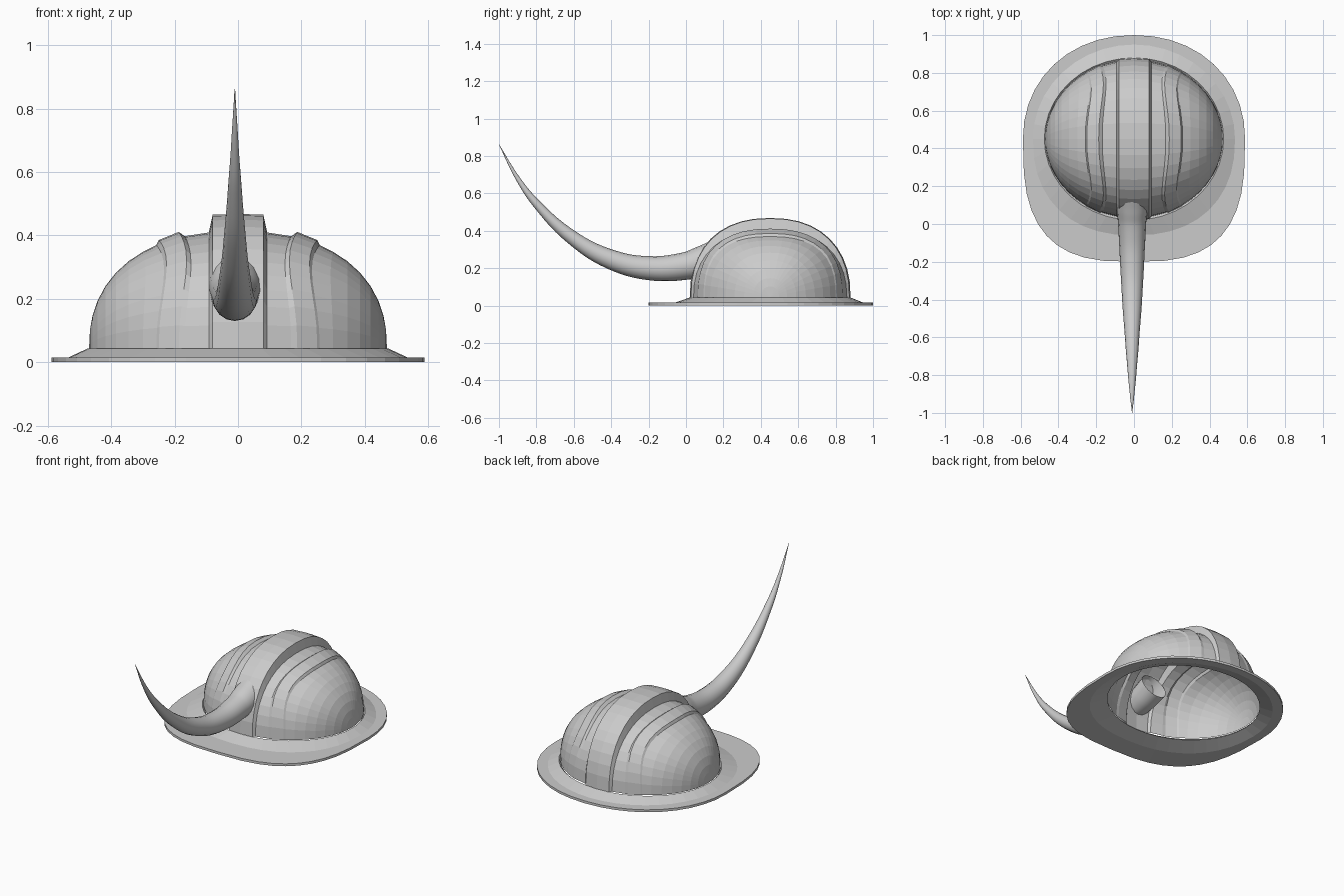
import bpy, bmesh
from math import sin, cos, pi

if "Cube" in bpy.data.objects:
    bpy.data.objects.remove(bpy.data.objects["Cube"])


def loft(name, rings, closed):
    """Skin a list of equal-length point rings with quads."""
    bm = bmesh.new()
    rows = [[bm.verts.new(p) for p in r] for r in rings]
    n = len(rows[0])
    for a, b in zip(rows, rows[1:]):
        for i in range(n if closed else n - 1):
            j = (i + 1) % n
            bm.faces.new((a[i], a[j], b[j], b[i]))
    bmesh.ops.remove_doubles(bm, verts=bm.verts, dist=1e-4)
    bmesh.ops.recalc_face_normals(bm, faces=bm.faces)
    me = bpy.data.meshes.new(name)
    bm.to_mesh(me)
    bm.free()
    ob = bpy.data.objects.new(name, me)
    bpy.context.collection.objects.link(ob)
    return ob


def spow(v, e):
    return abs(v) ** e * (1 if v >= 0 else -1)


def oval(rx, front, back, z, cy=0.45, nf=2.0, nb=2.0, seg=40):
    """Oval ring with separate front and back depth and squareness."""
    pts = []
    for i in range(seg):
        t = 2 * pi * i / seg
        n, ry = (nb, back - cy) if sin(t) >= 0 else (nf, cy - front)
        pts.append((rx * spow(cos(t), 2 / n), cy + ry * spow(sin(t), 2 / n), z))
    return pts


# Ribbed dome: front-to-back arcs at stations across x (x, rib height, pinch)
half = [(0.08, .055, 0), (0.092, 0, 0), (0.168, 0, .02), (0.187, .018, .025),
        (0.25, .013, .025), (0.258, 0, .025), (0.30, 0, .008), (0.345, 0, 0),
        (0.385, 0, 0), (0.418, 0, 0), (0.443, 0, 0), (0.459, 0, 0),
        (0.467, 0, 0), (0.47, 0, 0)]
stations = [(-x, h, -p) for x, h, p in reversed(half)] + [(0, .055, 0)] + half
E, SEG = 2.3, 20
arcs = []
for x0, rib, pinch in stations:
    arc = []
    for i in range(SEG + 1):
        t = pi * i / SEG
        x = x0 - pinch * sin(2 * t) ** 2
        u = min(abs(x) / 0.47, 1)
        length = 0.418 * (1 - u ** 2) ** 0.5 + rib * 0.22
        height = 0.37 * (1 - u ** E) ** (1 / E) + rib
        arc.append((x, 0.45 - length * spow(cos(t), 2 / E),
                    0.043 + height * abs(sin(t)) ** (2 / E)))
    arcs.append(arc)
loft("dome", arcs, False)

# Brim: sloped collar, flat lip and underside
edge = dict(nf=2.9, nb=2.1)
loft("brim", [
    oval(0.465, 0.035, 0.865, 0.030),
    oval(0.475, 0.02, 0.88, 0.043),
    oval(0.535, -0.06, 0.95, 0.015, nf=2.3),
    oval(0.588, -0.2, 1.0, 0.015, **edge),
    oval(0.588, -0.2, 1.0, 0.0, **edge),
    oval(0.535, -0.06, 0.95, 0.002, nf=2.3),
    oval(0.465, 0.035, 0.865, 0.030)], True)

# Horn: tapered tube along a curve, open at its root inside the dome
path = [(.17, .268, .086), (.08, .234, .082), (0, .212, .074), (-.2, .2, .064),
        (-.4, .246, .053), (-.6, .357, .038), (-.8, .545, .022),
        (-.9, .68, .012), (-1.0, .862, .001)]
cu = bpy.data.curves.new("horn_path", 'CURVE')
cu.dimensions = '3D'
cu.bevel_depth = 1.0
cu.bevel_resolution = 6
cu.resolution_u = 6
sp = cu.splines.new('BEZIER')
sp.bezier_points.add(len(path) - 1)
for bp, (y, z, r) in zip(sp.bezier_points, path):
    bp.co = (-0.01, y, z)
    bp.radius = r
    bp.handle_left_type = bp.handle_right_type = 'AUTO'
horn = bpy.data.objects.new("horn", cu)
bpy.context.collection.objects.link(horn)
bpy.context.view_layer.objects.active = horn
horn.select_set(True)
bpy.ops.object.convert(target='MESH')
bpy.ops.object.shade_smooth_by_angle()
